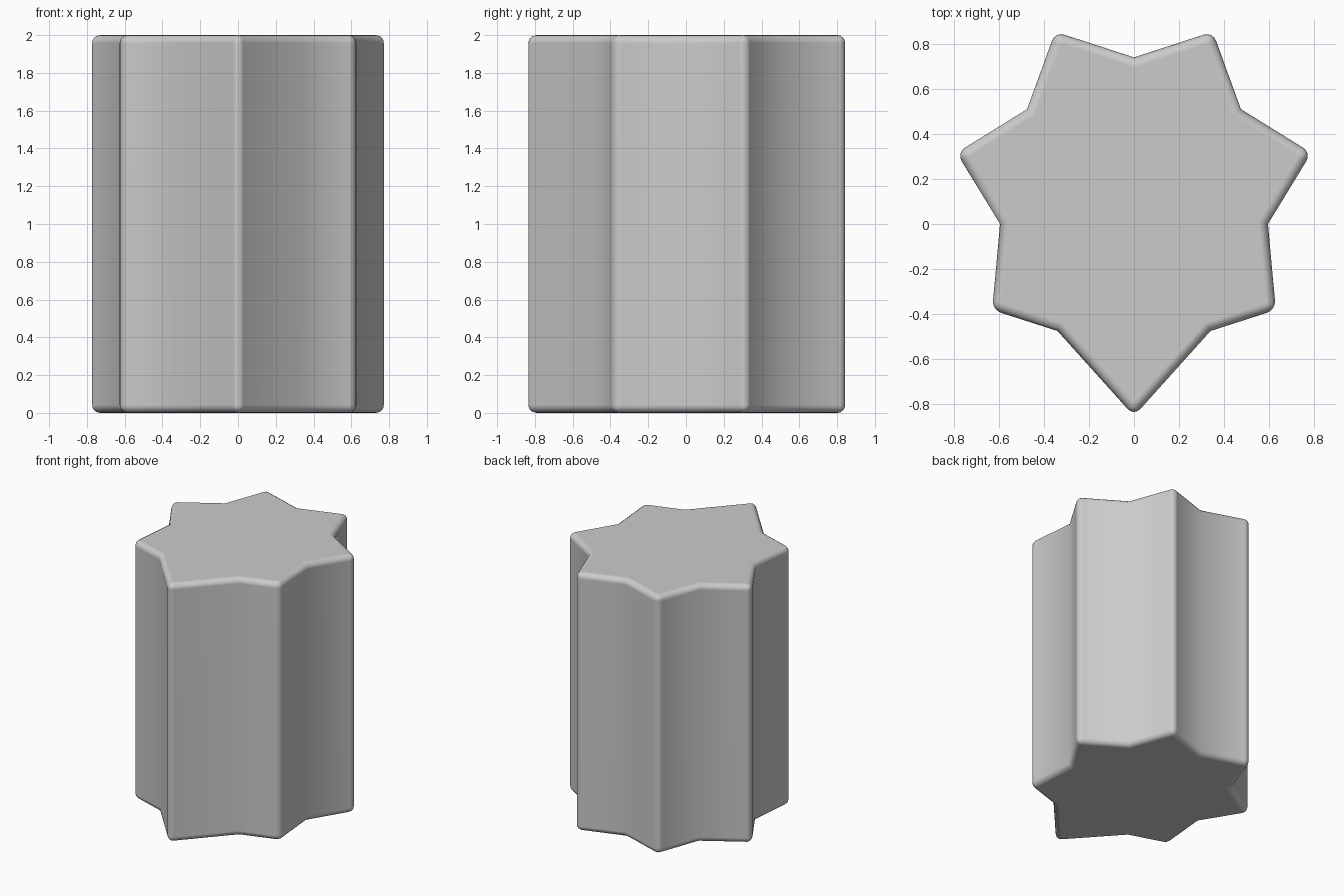
import bpy, bmesh
from mathutils import Vector

if "Cube" in bpy.data.objects:
    bpy.data.objects.remove(bpy.data.objects["Cube"])

# Right half of the star outline, alternating tips and notches, bottom to top
half = [(0.34, -0.475), (0.63, -0.382), (0.595, 0.0), (0.788, 0.316),
        (0.475, 0.51), (0.35, 0.854)]
outline = [(0, -0.853)] + half + [(0, 0.74)] + [(-x, y) for x, y in reversed(half)]

# Extrude the star into a prism
bm = bmesh.new()
base = bm.faces.new([bm.verts.new((x, y, 0)) for x, y in outline])
top = bmesh.ops.extrude_face_region(bm, geom=[base], use_keep_orig=True)["geom"]
bmesh.ops.translate(bm, vec=Vector((0, 0, 2)),
                    verts=[g for g in top if isinstance(g, bmesh.types.BMVert)])
bmesh.ops.recalc_face_normals(bm, faces=bm.faces)

# Round the rims and the star tips, leaving the inner notches crisp
edges = [e for e in bm.edges if e.is_convex]
bmesh.ops.bevel(bm, geom=edges, offset=0.042, offset_type='OFFSET', segments=4,
                profile=0.5, affect='EDGES', clamp_overlap=True)
for f in bm.faces:
    f.smooth = True

mesh = bpy.data.meshes.new("star_column")
bm.to_mesh(mesh)
bm.free()
star = bpy.data.objects.new("star_column", mesh)
bpy.context.collection.objects.link(star)

# Keep the broad faces evenly shaded
weighted = star.modifiers.new("weighted_normals", 'WEIGHTED_NORMAL')
weighted.weight = 50
